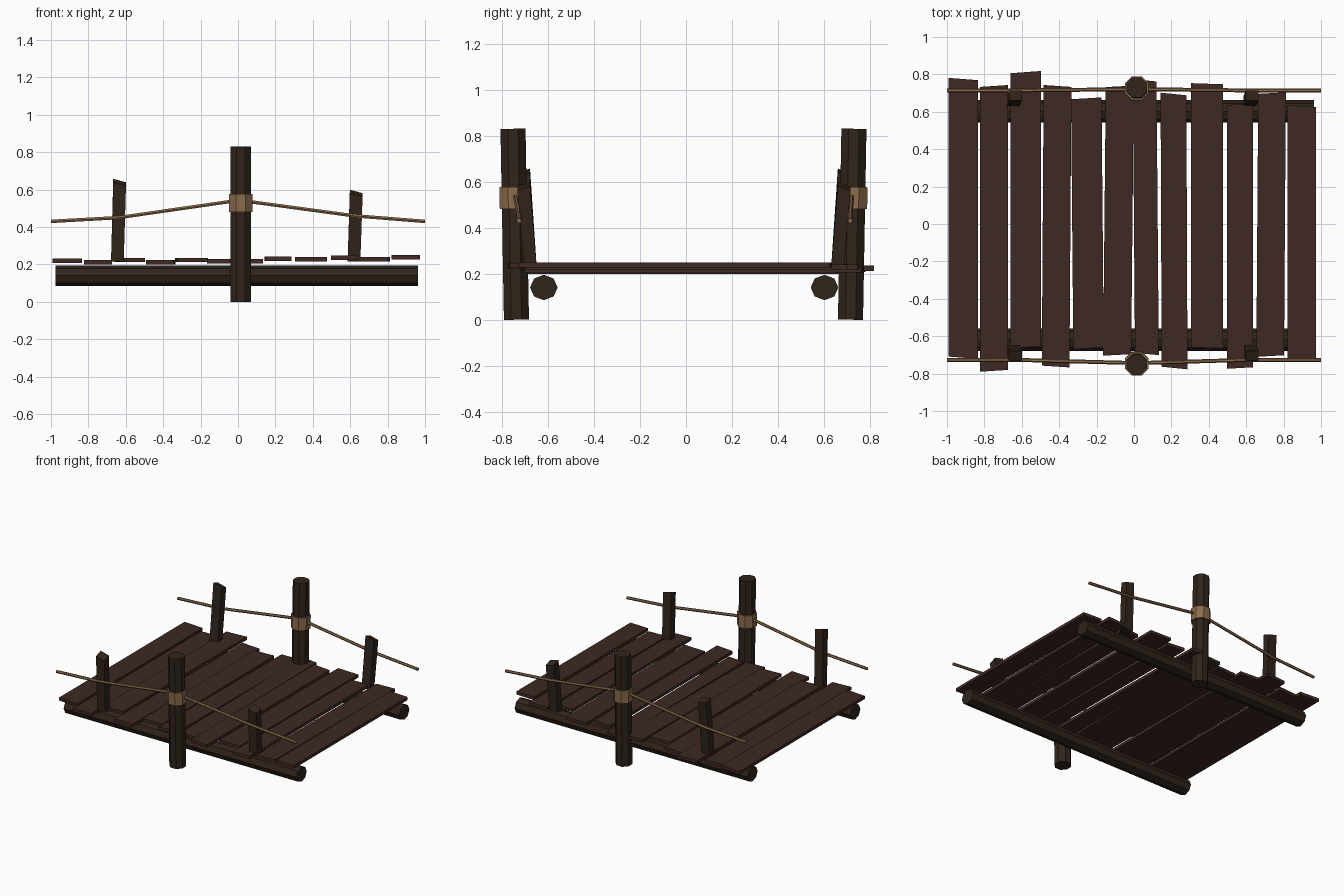
import bpy, bmesh, math
from mathutils import Vector, Matrix

if "Cube" in bpy.data.objects:
    bpy.data.objects.remove(bpy.data.objects["Cube"])


def material(name, rgb):
    m = bpy.data.materials.new(name)
    m.diffuse_color = (*rgb, 1)
    m.use_nodes = True
    m.node_tree.nodes["Principled BSDF"].inputs["Base Color"].default_value = m.diffuse_color
    return m


PLANK = material("plank wood", (0.048, 0.022, 0.017))
DARK = material("dark wood", (0.030, 0.018, 0.011))
ROPE = material("rope fibre", (0.26, 0.15, 0.075))


def finish(bm, name, mat):
    bmesh.ops.recalc_face_normals(bm, faces=bm.faces)
    me = bpy.data.meshes.new(name)
    bm.to_mesh(me)
    bm.free()
    me.materials.append(mat)
    ob = bpy.data.objects.new(name, me)
    bpy.context.collection.objects.link(ob)
    return ob


def log(name, a, b, r, mat, squash=1.0, turn=0.0, sides=8):
    """Straight prism with a regular cross-section running from a to b."""
    a, b = Vector(a), Vector(b)
    bm = bmesh.new()
    bmesh.ops.create_cone(bm, cap_ends=True, segments=sides, radius1=r,
                          radius2=r, depth=(b - a).length)
    rot = (b - a).to_track_quat('Z', 'Y').to_matrix().to_4x4()
    bm.transform(Matrix.Translation((a + b) / 2) @ rot
                 @ Matrix.Diagonal((1, squash, 1, 1)) @ Matrix.Rotation(turn, 4, 'Z'))
    return finish(bm, name, mat)


def block(name, mat, corner):
    """Box whose eight corners are placed by corner(sx, sy, sz)."""
    bm = bmesh.new()
    bmesh.ops.create_cube(bm, size=2)
    for v in bm.verts:
        v.co = corner(*v.co)
    return finish(bm, name, mat)


# Deck planks: centre x, width, front y, back y, centre z, skew in x, end slant
planks = [
    (-0.912, 0.157, -0.715, 0.775, 0.219, 0.000, -0.006),
    (-0.748, 0.150, -0.785, 0.738, 0.211, 0.000, 0.005),
    (-0.580, 0.163, -0.660, 0.812, 0.224, 0.000, 0.006),
    (-0.414, 0.148, -0.762, 0.738, 0.211, 0.005, -0.005),
    (-0.249, 0.163, -0.665, 0.672, 0.223, -0.006, 0.005),
    (-0.083, 0.150, -0.700, 0.736, 0.217, 0.007, 0.004),
    (0.063, 0.127, -0.695, 0.768, 0.217, -0.006, -0.006),
    (0.214, 0.138, -0.770, 0.695, 0.231, -0.003, -0.007),
    (0.391, 0.172, -0.662, 0.750, 0.228, 0.000, -0.003),
    (0.567, 0.138, -0.770, 0.640, 0.236, 0.000, 0.004),
    (0.733, 0.148, -0.706, 0.700, 0.228, 0.005, 0.004),
    (0.897, 0.150, -0.725, 0.630, 0.238, 0.000, -0.004),
]
for i, (cx, w, y0, y1, cz, skew, slant) in enumerate(planks):
    def corner(sx, sy, sz):
        return Vector((cx + sx * w / 2 + sy * skew,
                       (y1 if sy > 0 else y0) + sx * slant,
                       cz + sz * 0.0115))
    block(f"deck_plank_{i + 1:02d}", PLANK, corner)

# Side assemblies: side name, outward sign, beam y, post y, stake inner y, rope end y
for side, s, beam_y, post_y, stake_y, rope_y in (
        ("front", -1, -0.618, -0.737, -0.648, -0.726),
        ("back", 1, 0.602, 0.715, 0.630, 0.714)):
    # Round beam under the deck
    log(f"{side}_beam", (-0.975, beam_y, 0.14), (0.962, beam_y, 0.14), 0.06, DARK, 0.92)

    # Main post leaning slightly outward, with its rope binding
    base, top = Vector((0.015, post_y, 0.0)), Vector((0.015, post_y + s * 0.015, 0.83))
    log(f"{side}_post", base, top, 0.059, DARK, turn=math.pi / 8)
    log(f"{side}_rope_binding", base.lerp(top, 0.58), base.lerp(top, 0.695),
        0.069, ROPE, turn=math.pi / 8)

    # Short rail stakes with slanted tops
    for label, x, h in (("left", -0.645, 0.648), ("right", 0.62, 0.590)):
        def corner(sx, sy, sz):
            up = sz > 0
            out = 0.055 if sy * s > 0 else 0.0
            z = h - sx * 0.009 - (0.02 if out else 0) if up else 0.215
            return Vector((x + sx * 0.034 + (0.012 if up else 0),
                           stake_y + s * (out + (0.03 if up else 0)), z))
        block(f"{side}_{label}_stake", DARK, corner)

    # Sagging hand rope
    mid_y = post_y + s * 0.005
    path = [(-1.0, rope_y, 0.430), (-0.64, rope_y, 0.450), (-0.05, mid_y, 0.535),
            (0.08, mid_y, 0.533), (0.62, rope_y, 0.460), (0.999, rope_y, 0.430)]
    bm = bmesh.new()
    rings = []
    for p in path:
        rings.append([bm.verts.new(Vector(p) + 0.0105 * Vector(
            (0, math.cos(k * math.pi / 3), math.sin(k * math.pi / 3))))
            for k in range(6)])
    for r0, r1 in zip(rings, rings[1:]):
        for k in range(6):
            bm.faces.new((r0[k], r0[(k + 1) % 6], r1[(k + 1) % 6], r1[k]))
    bm.faces.new(rings[0])
    bm.faces.new(rings[-1])
    finish(bm, f"{side}_hand_rope", ROPE)
